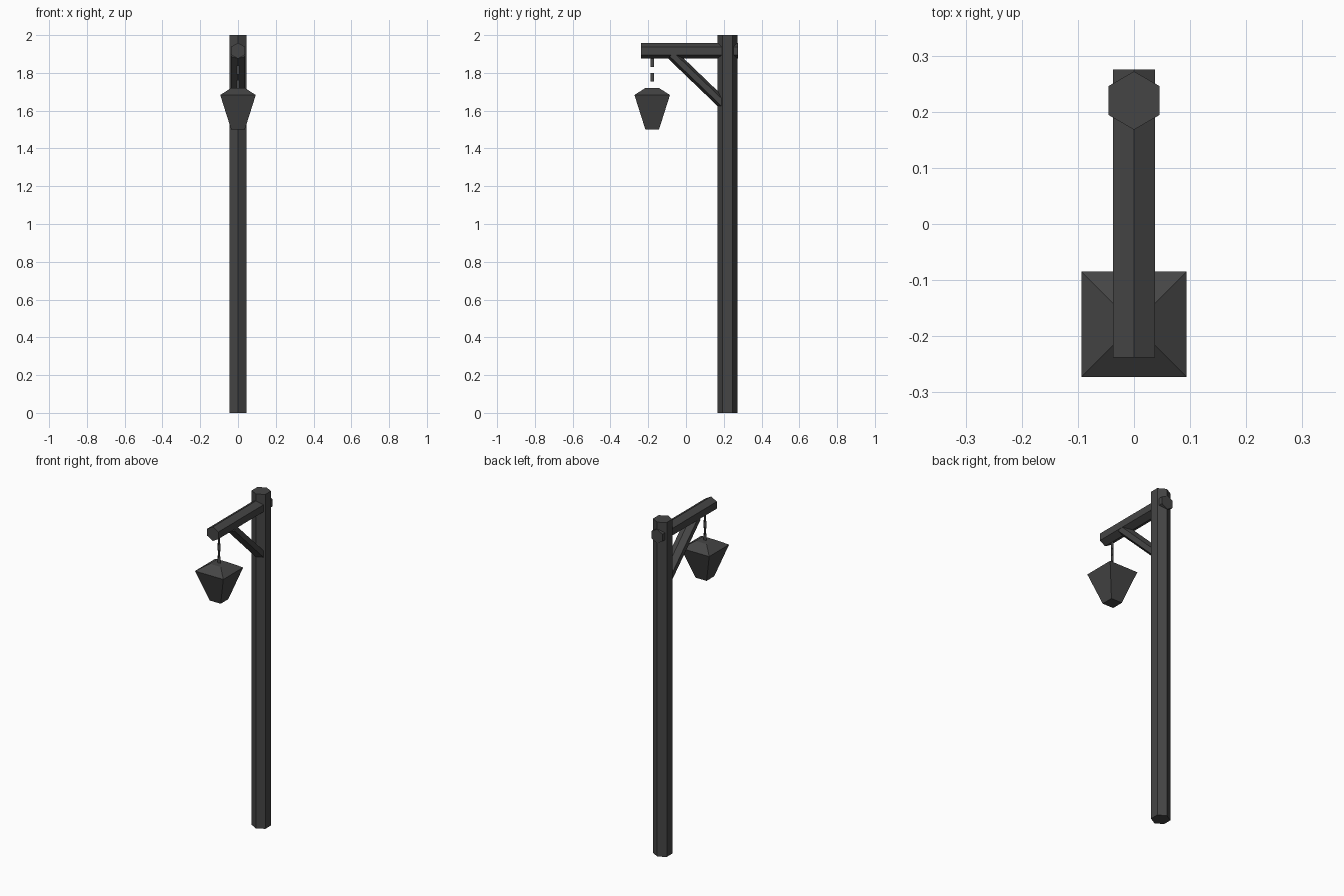
import bpy, bmesh, math
from mathutils import Vector, Matrix

if "Cube" in bpy.data.objects:
    bpy.data.objects.remove(bpy.data.objects["Cube"])

dark = bpy.data.materials.new("dark_iron")
dark.diffuse_color = (0.06, 0.06, 0.06, 1)
dark.use_nodes = True
dark.node_tree.nodes["Principled BSDF"].inputs["Base Color"].default_value = dark.diffuse_color


def add_object(name, bm):
    bmesh.ops.recalc_face_normals(bm, faces=bm.faces)
    mesh = bpy.data.meshes.new(name)
    bm.to_mesh(mesh)
    bm.free()
    mesh.materials.append(dark)
    obj = bpy.data.objects.new(name, mesh)
    bpy.context.collection.objects.link(obj)
    return obj


def hex_bar(name, start, end, half_x, half_v):
    """Hexagonal bar in the yz plane, with corners pointing along +-v."""
    a, b = Vector(start), Vector(end)
    u = Vector((1, 0, 0))
    v = (b - a).normalized().cross(u)
    bm = bmesh.new()
    rings = []
    for p in (a, b):
        rings.append([bm.verts.new(p + u * half_x * math.cos(t) / math.cos(math.pi / 6)
                                   + v * half_v * math.sin(t))
                      for t in (math.pi / 6 + i * math.pi / 3 for i in range(6))])
    bm.faces.new(rings[0])
    bm.faces.new(rings[1])
    for i in range(6):
        j = (i + 1) % 6
        bm.faces.new((rings[0][i], rings[0][j], rings[1][j], rings[1][i]))
    return add_object(name, bm)


# Timber frame
hex_bar("post", (0, 0.22, 0), (0, 0.22, 2), 0.045, 0.052)
hex_bar("beam", (0, -0.238, 1.917), (0, 0.275, 1.917), 0.037, 0.042)
hex_bar("brace", (0, -0.075, 1.897), (0, 0.20, 1.633), 0.036, 0.029)

# Lantern: square profile stacked as (half width, height)
LX, LY = 0, -0.179
bm = bmesh.new()
rings = []
for h, z in ((0.036, 1.50), (0.094, 1.683), (0.036, 1.72)):
    rings.append([bm.verts.new((LX + sx * h, LY + sy * h, z))
                  for sx, sy in ((-1, -1), (1, -1), (1, 1), (-1, 1))])
bm.faces.new(rings[0])
bm.faces.new(rings[-1])
for lo, hi in zip(rings, rings[1:]):
    for i in range(4):
        j = (i + 1) % 4
        bm.faces.new((lo[i], lo[j], hi[j], hi[i]))
add_object("lantern", bm)

# Chain: flat links, each turned a quarter turn from the last
for k in range(4):
    bm = bmesh.new()
    bmesh.ops.create_grid(bm, x_segments=1, y_segments=1, size=1)
    bm.transform(Matrix.Translation((LX, LY, 1.853 - 0.038 * k))
                 @ Matrix.Rotation(math.pi / 2 * ((k + 1) % 2), 4, 'Z')
                 @ Matrix.Rotation(math.pi / 2, 4, 'X')
                 @ Matrix.Diagonal((0.009, 0.023, 1, 1)))
    add_object(f"chain_link_{k + 1}", bm)
